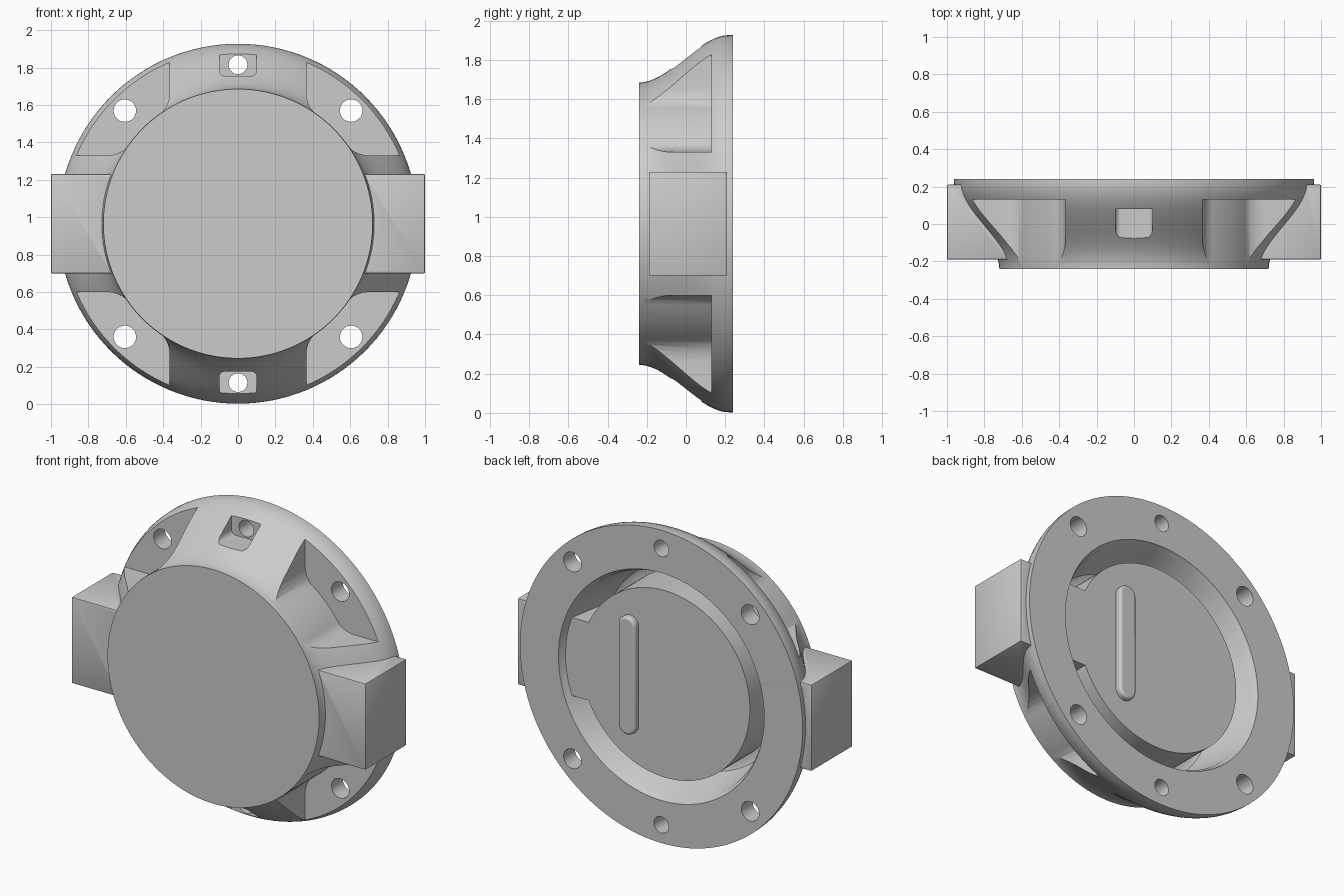
import bpy, bmesh, math
from mathutils import Vector

if "Cube" in bpy.data.objects:
    bpy.data.objects.remove(bpy.data.objects["Cube"])

CZ = 0.965  # height of the cover's axis


def make_object(name, bm):
    bmesh.ops.recalc_face_normals(bm, faces=bm.faces)
    mesh = bpy.data.meshes.new(name)
    bm.to_mesh(mesh)
    bm.free()
    ob = bpy.data.objects.new(name, mesh)
    bpy.context.collection.objects.link(ob)
    return ob


def lathe(name, profile, steps=128):
    """Revolve (radius, y) points around the y axis at height CZ."""
    bm = bmesh.new()
    vs = [bm.verts.new((r, y, CZ)) for r, y in profile]
    es = [bm.edges.new(p) for p in zip(vs, vs[1:])]
    bmesh.ops.spin(bm, geom=vs + es, cent=(0, 0, CZ), axis=(0, 1, 0),
                   angle=math.tau, steps=steps, use_duplicate=False)
    bmesh.ops.remove_doubles(bm, verts=bm.verts, dist=1e-5)
    return make_object(name, bm)


def prism(name, outline, y0, y1, bevel=0):
    """Extrude an (x, z from axis) outline along y."""
    bm = bmesh.new()
    face = bm.faces.new([bm.verts.new((x, y0, CZ + z)) for x, z in outline])
    ext = bmesh.ops.extrude_face_region(bm, geom=[face])
    vs = [g for g in ext["geom"] if isinstance(g, bmesh.types.BMVert)]
    bmesh.ops.translate(bm, verts=vs, vec=Vector((0, y1 - y0, 0)))
    if bevel:
        bmesh.ops.bevel(bm, geom=bm.edges[:], offset=bevel, segments=2,
                        profile=0.5, affect='EDGES')
    return make_object(name, bm)


def arc(cx, cz, r, a0, a1, n):
    return [(cx + r * math.cos(math.radians(a0 + (a1 - a0) * i / n)),
             cz + r * math.sin(math.radians(a0 + (a1 - a0) * i / n)))
            for i in range(n + 1)]


def rect(x0, x1, z0, z1):
    return [(x0, z0), (x1, z0), (x1, z1), (x0, z1)]


def circle(x, z, r):
    return arc(x, z, r, 0, 360, 40)[:-1]


def combine(target, tool, op='DIFFERENCE'):
    mod = target.modifiers.new("bool", 'BOOLEAN')
    mod.object, mod.operation, mod.solver = tool, op, 'EXACT'
    tool.hide_render = True
    bpy.context.view_layer.update()
    dg = bpy.context.evaluated_depsgraph_get()
    mesh = bpy.data.meshes.new_from_object(target.evaluated_get(dg))
    target.modifiers.clear()
    target.data = mesh
    bpy.data.objects.remove(tool)


# Flared body with a flat front disc and a wide back flange
flare = []
for i in range(25):
    t = i / 24
    flare.append((0.72 + 0.242 * t * t * (3 - 2 * t), -0.24 + 0.46 * t))
body = lathe("cover_body", [(0, -0.24)] + flare + [(0.962, 0.24), (0, 0.24)])

# Side blocks
for s in (-1, 1):
    x0, x1 = sorted((s * 0.5, s * 1.0))
    combine(body, prism("side_block", rect(x0, x1, -0.265, 0.265),
                        -0.19, 0.21, 0.006), 'UNION')

# Ring groove in the back, leaving a central island slightly below the flange
combine(body, lathe("groove_cutter", [
    (0, 0.3), (0.70, 0.3), (0.70, 0.24), (0.694, 0.222), (0.68, 0.2),
    (0.635, -0.07), (0.625, -0.09), (0.605, -0.1), (0.575, -0.1),
    (0.575, 0.2), (0, 0.2)]))

# Bridge from island to flange on one side
combine(body, prism("island_bridge", rect(0.5, 0.705, -0.24, 0.24),
                    -0.13, 0.2), 'UNION')

# Four flat corner pockets with filleted inner walls, and their bolt holes
half = [(0.365, 1.1), (0.365, 0.70), (0.368, 0.67), (0.376, 0.643),
        (0.388, 0.618)]
mid = arc(0, 0, 0.722, 56, 34, 20)
pocket = half + mid + [(b, a) for a, b in reversed(half)] + [(1.1, 1.1)]
for sx in (-1, 1):
    for sz in (-1, 1):
        combine(body, prism("pocket_cutter",
                            [(sx * x, sz * z) for x, z in pocket], -0.6, 0.13))
        combine(body, prism("bolt_cutter",
                            circle(sx * 0.605, sz * 0.605, 0.06), -0.6, 0.6))

# Top and bottom screw seats with holes
seat = ([(0.1, 1.1), (-0.1, 1.1)] + arc(-0.07, 0.82, 0.03, 180, 270, 6)
        + arc(0.07, 0.82, 0.03, 270, 360, 6))
for sz in (-1, 1):
    combine(body, prism("seat_cutter", [(x, sz * z) for x, z in seat], -0.6, 0.08))
    combine(body, prism("screw_cutter", circle(0, sz * 0.85, 0.05), -0.6, 0.6))

# Raised rounded bar on the island
bar = arc(0.24, 0.305, 0.058, 0, 180, 16) + arc(0.24, -0.305, 0.058, 180, 360, 16)
rib = prism("back_rib", bar, 0.18, 0.238)
bev = rib.modifiers.new("bevel", 'BEVEL')
bev.width, bev.segments, bev.limit_method = 0.015, 3, 'ANGLE'

# Smooth shading with sharp edges kept
for ob in (body, rib):
    bpy.ops.object.select_all(action='DESELECT')
    ob.select_set(True)
    bpy.context.view_layer.objects.active = ob
    bpy.ops.object.shade_smooth_by_angle(angle=math.radians(30))
